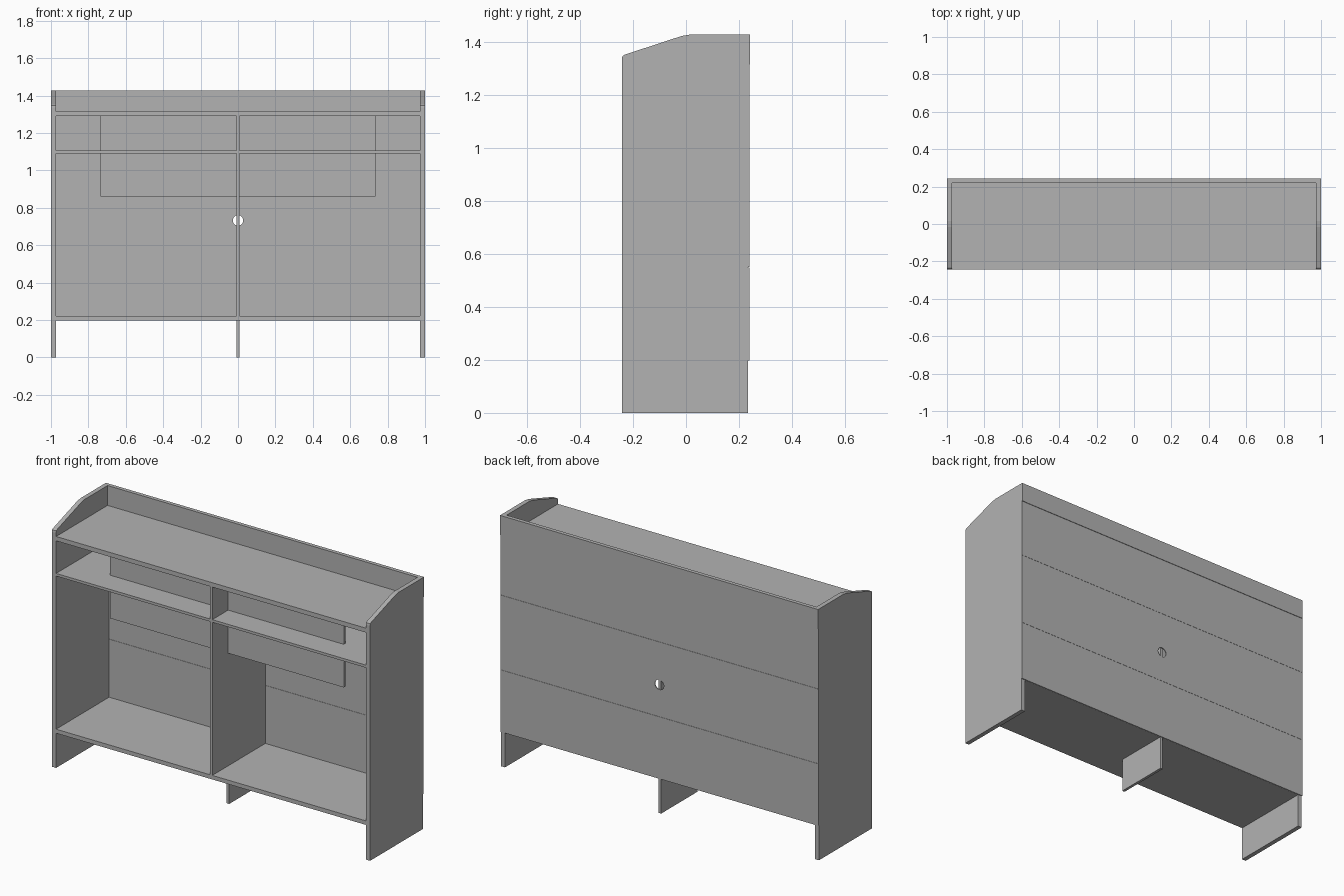
import bpy
import bmesh
import math

cube = bpy.data.objects.get("Cube")
if cube:
    bpy.data.objects.remove(cube)

grey = bpy.data.materials.new("plain grey")
grey.use_nodes = True
colour = (0.45, 0.45, 0.45, 1)
grey.diffuse_color = colour
grey.node_tree.nodes["Principled BSDF"].inputs["Base Color"].default_value = colour

FRONT, BACK = -0.242, 0.234   # depth of the boards
PANEL_BACK = 0.239            # outer face of the thin back panel
TOP_BACK = 0.242
INNER = 0.974                 # inner faces of the sides


def finish(name, bm):
    bmesh.ops.recalc_face_normals(bm, faces=bm.faces)
    mesh = bpy.data.meshes.new(name)
    bm.to_mesh(mesh)
    bm.free()
    mesh.materials.append(grey)
    obj = bpy.data.objects.new(name, mesh)
    bpy.context.collection.objects.link(obj)
    return obj


def board(name, x, y, z):
    """Box from three (low, high) ranges."""
    bm = bmesh.new()
    bmesh.ops.create_cube(bm, size=1)
    for v in bm.verts:
        v.co = [r[0] if c < 0 else r[1] for c, r in zip(v.co, (x, y, z))]
    return finish(name, bm)


def side(name, x0, x1):
    """Side board: sloping front top, notch behind for the back panel."""
    profile = [(FRONT, 0), (FRONT, 1.335), (-0.24, 1.346), (-0.232, 1.352),
               (-0.04, 1.415), (-0.015, 1.423), (0.015, 1.428),
               (TOP_BACK, 1.428), (TOP_BACK, 1.316), (BACK, 1.316), (BACK, 0)]
    bm = bmesh.new()
    face = bm.faces.new([bm.verts.new((x0, y, z)) for y, z in profile])
    new = bmesh.ops.extrude_face_region(bm, geom=[face])["geom"]
    bmesh.ops.translate(bm, vec=(x1 - x0, 0, 0),
                        verts=[g for g in new if isinstance(g, bmesh.types.BMVert)])
    return finish(name, bm)


# Sides
side("right_side", -1, -INNER)
side("left_side", INNER, 1)

# Horizontal boards
width = (-INNER, INNER)
board("top_board", width, (FRONT, BACK), (1.29, 1.315))
board("bottom_board", width, (FRONT, BACK), (0.197, 0.22))
board("top_back_rail", width, (0.22, TOP_BACK), (1.315, 1.428))

# Divider, shelves and foot
half = 0.008
board("divider", (-half, half), (FRONT, BACK), (0.22, 1.29))
board("right_shelf", (-INNER, -half), (FRONT, BACK), (1.09, 1.105))
board("left_shelf", (half, INNER), (FRONT, BACK), (1.09, 1.105))
board("centre_foot", (-half, half), (-0.09, BACK), (0, 0.197))

# Hanging panels each side of the divider
board("right_hanging_panel", (-0.735, -half), (-0.1, -0.085), (0.86, 1.29))
board("left_hanging_panel", (half, 0.735), (-0.1, -0.085), (0.86, 1.29))

# Back planks with fine seams
seams = [0.197, 0.55, 0.975, 1.316]
planks = [board(f"back_plank_{i + 1}", (-1, 1), (BACK, PANEL_BACK),
                (low + 0.0005, high - 0.0005))
          for i, (low, high) in enumerate(zip(seams, seams[1:]))]

# Cable hole through the middle plank
bpy.ops.mesh.primitive_cylinder_add(vertices=32, radius=0.028, depth=0.1,
                                    location=(0, BACK, 0.732),
                                    rotation=(math.pi / 2, 0, 0))
cutter = bpy.context.object
cutter.name = "cable_hole_cutter"
cutter.data.materials.append(grey)
cutter.hide_render = True
cutter.hide_viewport = True
hole = planks[1].modifiers.new("cable_hole", "BOOLEAN")
hole.operation = "DIFFERENCE"
hole.solver = "EXACT"
hole.object = cutter
